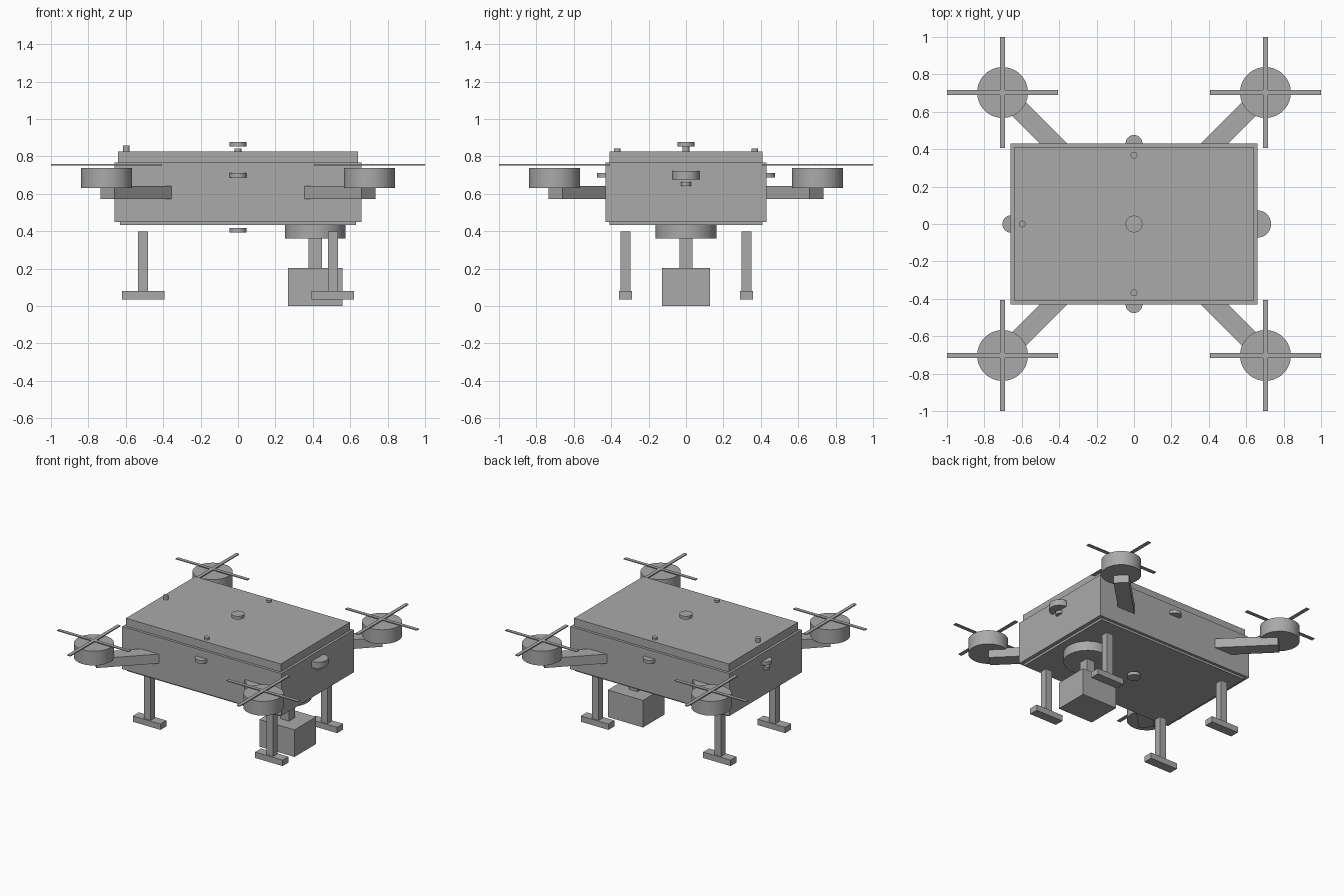
import bpy
from math import radians

if "Cube" in bpy.data.objects:
    bpy.data.objects.remove(bpy.data.objects["Cube"], do_unlink=True)

GREY = (0.4, 0.4, 0.4, 1)
grey = bpy.data.materials.new("plain grey")
grey.use_nodes = True
grey.diffuse_color = GREY
grey.node_tree.nodes["Principled BSDF"].inputs["Base Color"].default_value = GREY


def finish(name):
    obj = bpy.context.object
    obj.name = name
    obj.data.materials.append(grey)
    return obj


def box(name, x, y, low, high, length, width, turn=0):
    """Box centred on x, y, between two heights."""
    bpy.ops.mesh.primitive_cube_add(size=1, location=(x, y, (low + high) / 2),
                                    rotation=(0, 0, radians(turn)))
    obj = finish(name)
    obj.scale = (length, width, high - low)
    return obj


def disc(name, x, y, low, high, radius):
    """Upright cylinder centred on x, y, between two heights."""
    bpy.ops.mesh.primitive_cylinder_add(vertices=48, radius=radius, depth=high - low,
                                        location=(x, y, (low + high) / 2))
    bpy.ops.object.shade_smooth_by_angle(angle=radians(35))
    return finish(name)


# Fuselage
box("body", 0, 0, 0.449, 0.767, 1.32, 0.86)
box("lid", 0, 0, 0.767, 0.827, 1.284, 0.82)
box("belly_plate", 0, 0, 0.433, 0.449, 1.264, 0.82)

# Rotor arms, motors, propellers and landing legs at the four corners
for sx, side in ((1, "left"), (-1, "right")):
    for sy, end in ((-1, "front"), (1, "back")):
        tag = f"{end}_{side}"
        mx, my = 0.703 * sx, 0.703 * sy
        box("arm_" + tag, 0.5 * sx, 0.5 * sy, 0.572, 0.642, 0.56, 0.105, 45 * sx * sy)
        disc("motor_" + tag, mx, my, 0.631, 0.738, 0.136)
        box("blade_across_" + tag, mx, my, 0.752, 0.758, 0.594, 0.026)
        box("blade_along_" + tag, mx, my, 0.7515, 0.7585, 0.026, 0.594)
        box("leg_" + tag, 0.507 * sx, 0.323 * sy, 0.08, 0.398, 0.053, 0.053)
        box("foot_" + tag, 0.507 * sx, 0.323 * sy, 0.036, 0.08, 0.228, 0.07)

# Gimbal and hanging camera
disc("gimbal_mount", 0.413, 0, 0.362, 0.433, 0.163)
box("gimbal_stem", 0.413, 0, 0.2, 0.362, 0.07, 0.07)
box("camera_box", 0.413, 0, 0, 0.203, 0.292, 0.256)

# Sensor discs above, below and around the body
disc("top_sensor", 0, 0, 0.853, 0.877, 0.045)
disc("belly_sensor", 0, 0, 0.394, 0.418, 0.045)
disc("front_sensor", 0, -0.431, 0.686, 0.711, 0.045)
disc("back_sensor", 0, 0.431, 0.686, 0.711, 0.045)
disc("right_sensor", -0.658, 0, 0.686, 0.711, 0.046)
disc("left_sensor", 0.66, 0, 0.676, 0.722, 0.073)
for sx, side in ((1, "left"), (-1, "right")):
    disc("small_sensor_" + side, 0.66 * sx, 0, 0.641, 0.663, 0.027)

# Pins on the lid
disc("tall_pin", -0.597, 0, 0.827, 0.857, 0.018)
for sy, end in ((-1, "front"), (1, "back")):
    disc("short_pin_" + end, 0, 0.368 * sy, 0.827, 0.843, 0.018)
